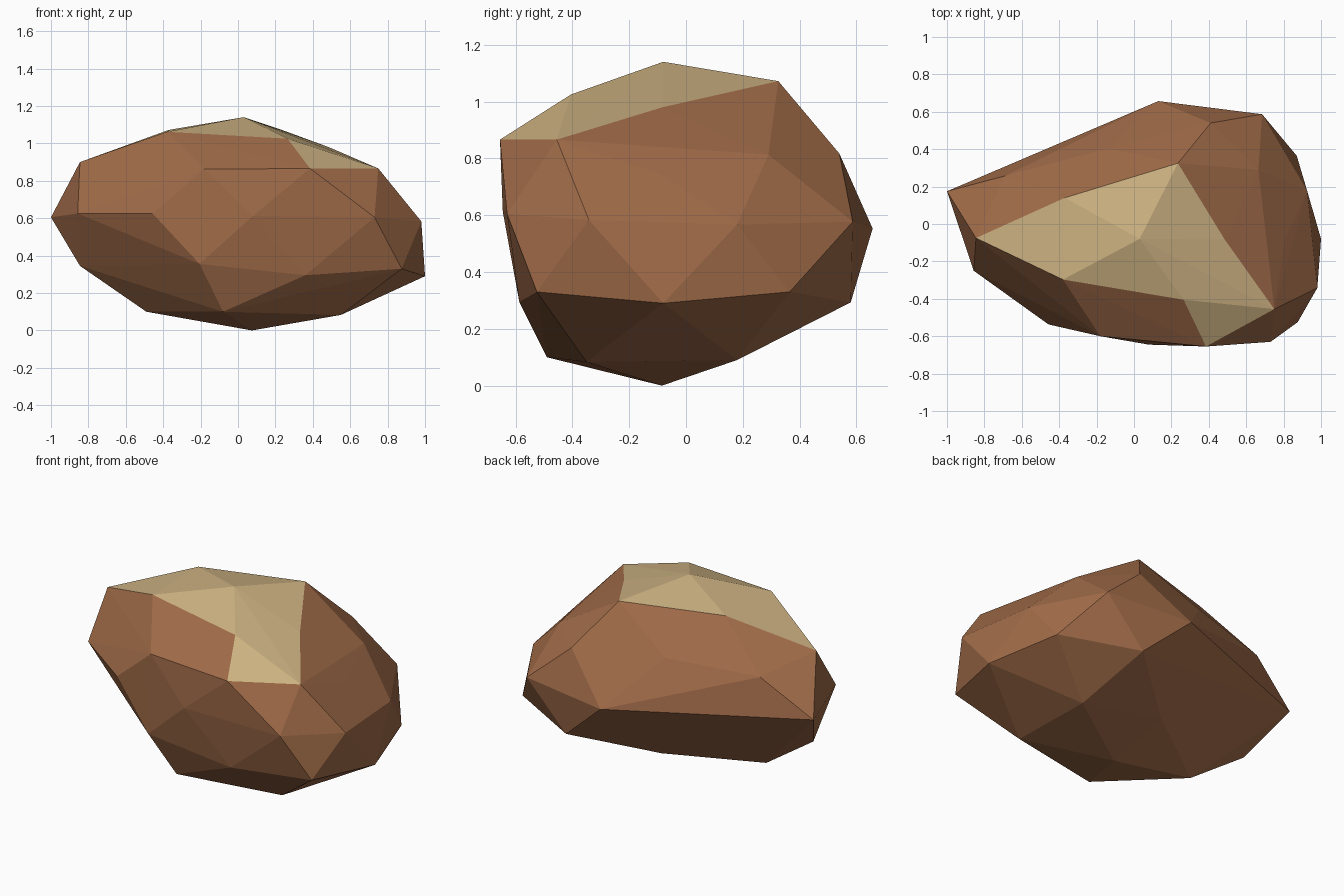
import bpy
import bmesh

# Corner points of the boulder, ring by ring from bottom to top
base = [(.075, -.085, 0), (.55, -.35, .083), (-.08, -.49, .1), (-.49, -.09, .1),
        (0, .24, .155), (.53, .18, .09)]
lower = [(.875, -.525, .33), (.36, -.587, .295), (-.205, -.59, .355),
         (-.845, -.045, .345), (.42, .58, .293), (.87, .365, .33), (1, -.08, .29)]
middle = [(.73, -.63, .605), (.08, -.645, .612), (-.457, -.537, .625),
          (-.857, -.25, .625), (-1, .175, .605), (-.43, .415, .587),
          (.13, .657, .553), (.685, .587, .577), (.925, .18, .567), (.98, -.342, .583)]
upper = [(.75, -.455, .866), (.385, -.655, .866), (-.18, -.6, .862), (-.845, -.075, .9),
         (-.69, .257, .82), (-.14, .405, .85), (.41, .54, .817), (.665, .29, .813),
         (.805, -.085, .743)]
crown = [(.265, -.405, 1.025), (-.38, -.297, 1.062), (-.37, .14, 1.072),
         (.235, .325, 1.072), (.485, -.083, .98), (.03, -.08, 1.14)]


def material(name, colour):
    m = bpy.data.materials.new(name)
    m.diffuse_color = (*colour, 1)
    return m


# Faceted boulder: a convex skin around the rings
bm = bmesh.new()
for ring in (base, lower, middle, upper, crown):
    for p in ring:
        bm.verts.new(p)
hull = bmesh.ops.convex_hull(bm, input=bm.verts[:])
loose = [v for v in bm.verts if not v.link_faces]
bmesh.ops.delete(bm, geom=loose, context='VERTS')
bmesh.ops.recalc_face_normals(bm, faces=bm.faces[:])

# Pale top: every facet that looks nearly straight up
for f in bm.faces:
    f.normal_update()
    f.smooth = False
    f.material_index = 1 if f.normal.z > 0.855 else 0

mesh = bpy.data.meshes.new("boulder")
bm.to_mesh(mesh)
bm.free()
mesh.materials.append(material("brown rock", (.352, .147, .065)))
mesh.materials.append(material("sandy top", (.61, .445, .223)))
boulder = bpy.data.objects.new("boulder", mesh)
bpy.context.collection.objects.link(boulder)
